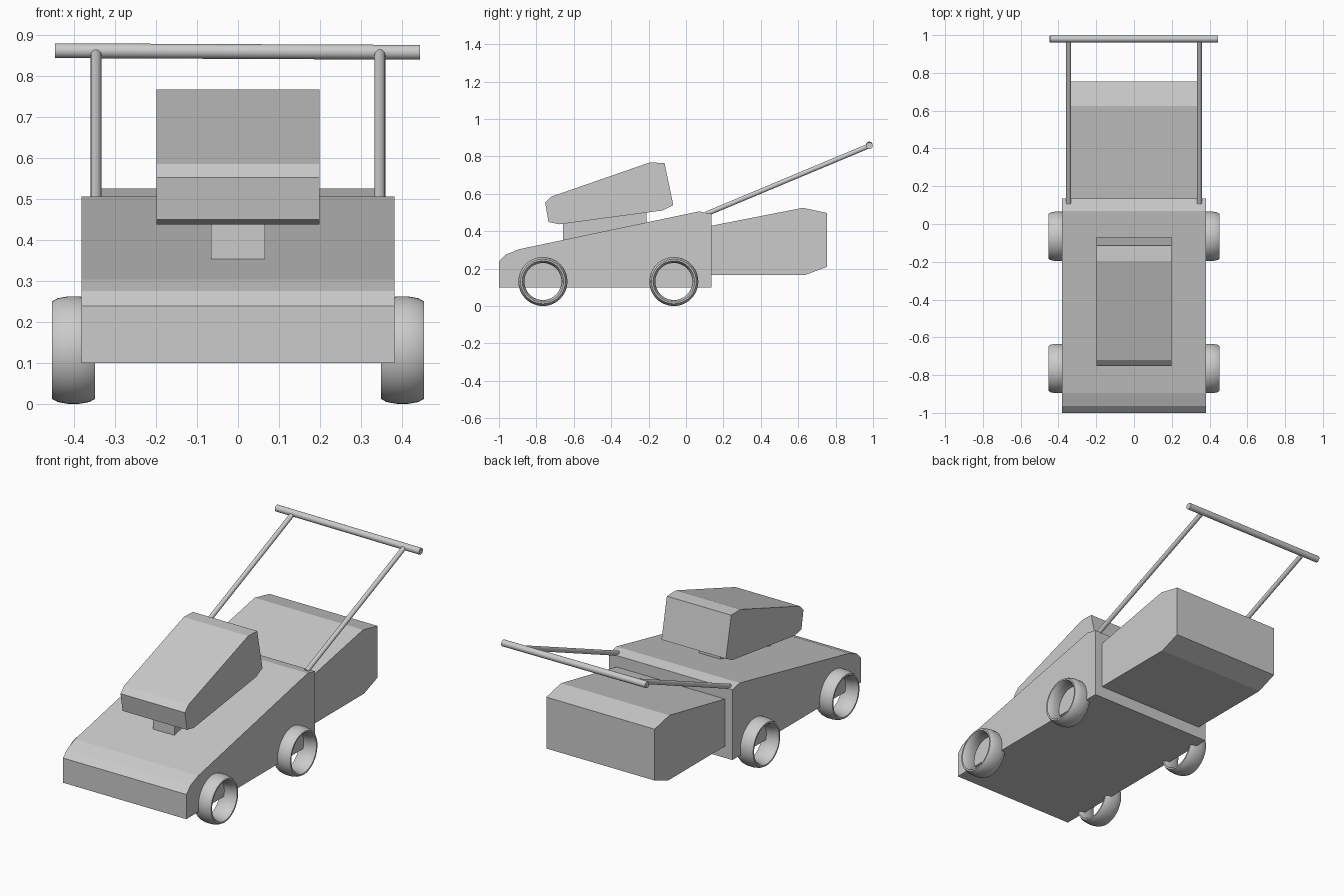
import bpy, bmesh, math
from mathutils import Vector

if "Cube" in bpy.data.objects:
    bpy.data.objects.remove(bpy.data.objects["Cube"])


def finish(name, bm, smooth=False):
    bmesh.ops.recalc_face_normals(bm, faces=bm.faces)
    me = bpy.data.meshes.new(name)
    bm.to_mesh(me)
    bm.free()
    ob = bpy.data.objects.new(name, me)
    bpy.context.collection.objects.link(ob)
    if smooth:
        bpy.ops.object.select_all(action='DESELECT')
        ob.select_set(True)
        bpy.context.view_layer.objects.active = ob
        bpy.ops.object.shade_smooth_by_angle(angle=math.radians(50))
    return ob


def prism(name, profile, half_width):
    """Extrude a (y, z) side profile across x."""
    bm = bmesh.new()
    face = bm.faces.new([bm.verts.new((-half_width, y, z)) for y, z in profile])
    ext = bmesh.ops.extrude_face_region(bm, geom=[face])["geom"]
    verts = [v for v in ext if isinstance(v, bmesh.types.BMVert)]
    bmesh.ops.translate(bm, verts=verts, vec=(2 * half_width, 0, 0))
    return finish(name, bm)


def tube(name, a, b, radius):
    a, b = Vector(a), Vector(b)
    bm = bmesh.new()
    bmesh.ops.create_cone(bm, cap_ends=True, segments=24, radius1=radius,
                          radius2=radius, depth=(b - a).length)
    bm.transform((b - a).to_track_quat('Z', 'Y').to_matrix().to_4x4())
    bmesh.ops.translate(bm, verts=bm.verts, vec=(a + b) / 2)
    return finish(name, bm, True)


def wheel(name, x, y, z):
    """Open ring with a wide, flattened tread section."""
    ring, sect = 48, 12
    bm = bmesh.new()
    loops = []
    for i in range(ring):
        t = math.tau * i / ring
        loop = []
        for j in range(sect):
            p = math.tau * (j + 0.5) / sect
            r = 0.115 + 0.0165 * math.cos(p)
            loop.append(bm.verts.new((x + 0.054 * math.sin(p),
                                      y + r * math.cos(t), z + r * math.sin(t))))
        loops.append(loop)
    for i in range(ring):
        a, b = loops[i], loops[(i + 1) % ring]
        for j in range(sect):
            k = (j + 1) % sect
            bm.faces.new((a[j], a[k], b[k], b[j]))
    return finish(name, bm, True)


# Cutting deck
prism("deck", [(-1, 0.1), (-1, 0.238), (-0.963, 0.275), (-0.895, 0.303),
               (0.07, 0.506), (0.135, 0.493), (0.135, 0.1)], 0.381)
# Grass catcher
prism("grass_bag", [(0.13, 0.165), (0.635, 0.165), (0.755, 0.21),
                    (0.755, 0.497), (0.625, 0.525), (0.13, 0.428)], 0.335)
# Engine cover and its mount
prism("engine_cover", [(-0.753, 0.552), (-0.72, 0.585), (-0.195, 0.767),
                       (-0.115, 0.765), (-0.068, 0.54), (-0.125, 0.511),
                       (-0.675, 0.437), (-0.735, 0.449)], 0.199)
prism("engine_mount", [(-0.657, 0.33), (-0.21, 0.42),
                       (-0.21, 0.52), (-0.657, 0.46)], 0.066)

# Handle
for side, s in (("left", -1), ("right", 1)):
    tube(f"handle_rod_{side}", (s * 0.346, 0.11, 0.493), (s * 0.346, 0.978, 0.856), 0.013)
tube("handle_grip", (-0.446, 0.98, 0.861), (0.444, 0.98, 0.857), 0.018)

# Wheels
for side, s in (("left", -1), ("right", 1)):
    for end, y in (("front", -0.765), ("rear", -0.065)):
        wheel(f"wheel_{end}_{side}", s * 0.401, y, 0.131)
